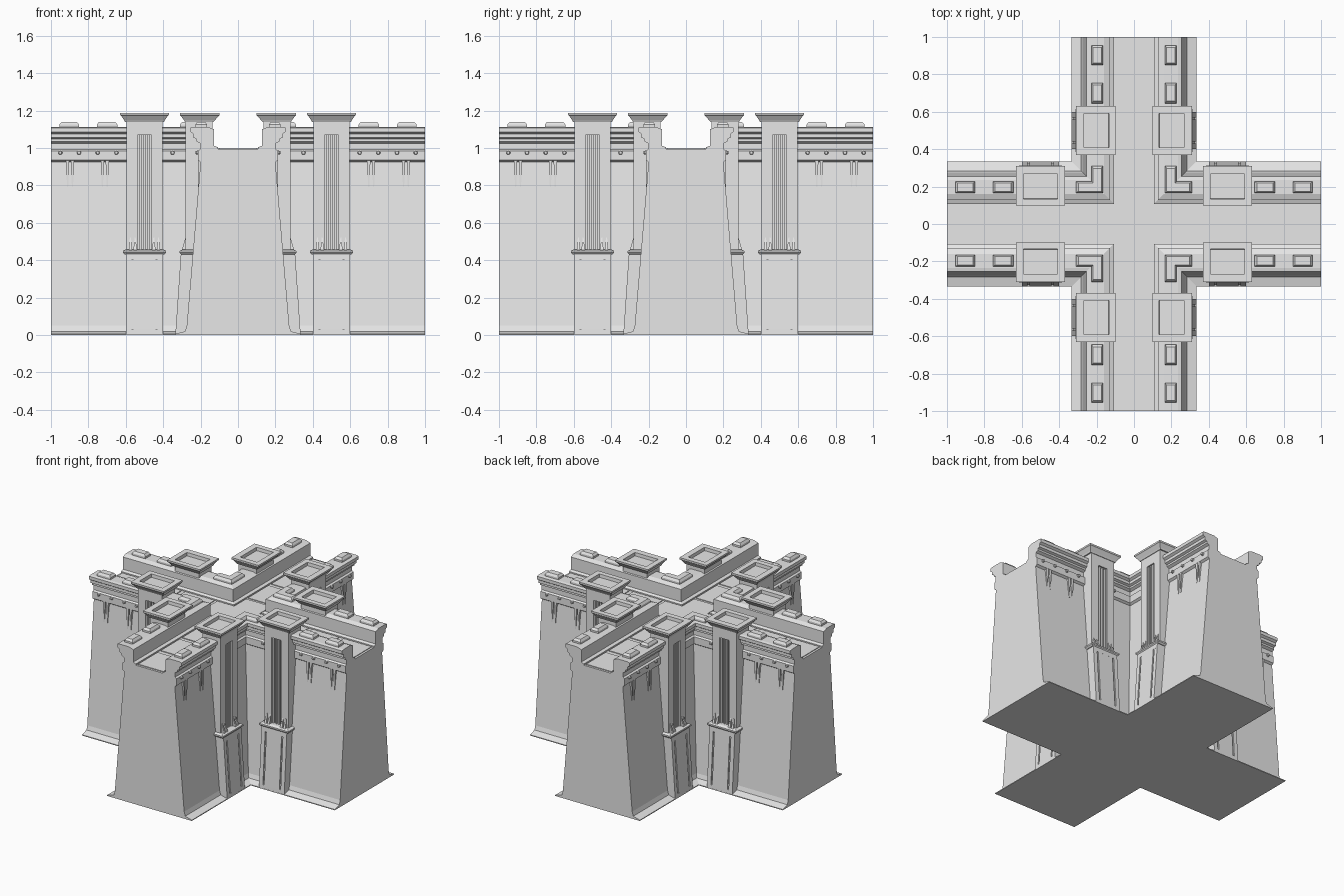
import bpy, bmesh, math
from mathutils import Matrix

if "Cube" in bpy.data.objects:
    bpy.data.objects.remove(bpy.data.objects["Cube"], do_unlink=True)

stone = bpy.data.materials.new("light_grey_stone")
stone.use_nodes = True
GREY = (0.8, 0.8, 0.8, 1)
stone.diffuse_color = GREY
stone.node_tree.nodes["Principled BSDF"].inputs["Base Color"].default_value = GREY


def loft(bm, *rings):
    """Closed solid through rectangles given as (x0, x1, y0, y1, z)."""
    loops = [[bm.verts.new(p) for p in ((a, c, z), (b, c, z), (b, d, z), (a, d, z))]
             for a, b, c, d, z in rings]
    for lo, hi in zip(loops, loops[1:]):
        for i in range(4):
            j = (i + 1) % 4
            bm.faces.new((lo[i], lo[j], hi[j], hi[i]))
    bm.faces.new(loops[0][::-1])
    bm.faces.new(loops[-1])


def box(bm, x0, x1, y0, y1, z0, z1):
    loft(bm, (x0, x1, y0, y1, z0), (x0, x1, y0, y1, z1))


def make(name, build, mirror=True):
    """Build a part on the +x arm, mirror it across the arm, repeat on four arms."""
    bm = bmesh.new()
    build(bm)
    if mirror:
        copy = bmesh.ops.duplicate(bm, geom=bm.verts[:] + bm.edges[:] + bm.faces[:])["geom"]
        vs = [v for v in copy if isinstance(v, bmesh.types.BMVert)]
        bmesh.ops.scale(bm, vec=(1, -1, 1), verts=vs)
    base = bm.verts[:] + bm.edges[:] + bm.faces[:]
    for k in range(1, 4):
        copy = bmesh.ops.duplicate(bm, geom=base)["geom"]
        vs = [v for v in copy if isinstance(v, bmesh.types.BMVert)]
        bmesh.ops.rotate(bm, cent=(0, 0, 0), matrix=Matrix.Rotation(k * math.pi / 2, 3, "Z"), verts=vs)
    if not mirror:
        bmesh.ops.remove_doubles(bm, verts=bm.verts, dist=0.0001)
    bmesh.ops.recalc_face_normals(bm, faces=bm.faces)
    me = bpy.data.meshes.new(name)
    bm.to_mesh(me)
    bm.free()
    me.materials.append(stone)
    bpy.context.collection.objects.link(bpy.data.objects.new(name, me))


# Half cross-section of the wall: distance from the arm's axis, height
PROFILE = [(0, 0), (.335, 0), (.335, .006), (.283, .02), (.274, .05), (.2, .925),
           (.215, .935), (.215, .985), (.203, .993), (.203, 1.025), (.222, 1.035),
           (.222, 1.048), (.238, 1.055), (.238, 1.075), (.254, 1.085), (.254, 1.108),
           (.235, 1.112), (.16, 1.112), (.128, 1.1), (.128, 1.012), (.108, 1.004),
           (.108, .995), (0, .995)]


def cross_wall(bm):
    rows = [[bm.verts.new(p) for p in ((1, d, z), (d, d, z), (d, 1, z))] for d, z in PROFILE]
    for a, b in zip(rows, rows[1:]):
        for i in range(2):
            bm.faces.new((a[i], a[i + 1], b[i + 1], b[i]))
    bm.faces.new([r[0] for r in rows])
    bm.faces.new([r[2] for r in rows])


make("cross_wall", cross_wall, mirror=False)


# Paving slabs along the walkway
def slabs(bm):
    for x0, x1 in ((.1, .235), (.255, .488), (.518, .73), (.765, .985)):
        box(bm, x0, x1, -.1, .1, .994, 1.0)


make("paving_slabs", slabs, mirror=False)
centre = bmesh.new()
box(centre, -.1, .1, -.1, .1, .994, 1.0)
mesh = bpy.data.meshes.new("centre_slab")
bmesh.ops.recalc_face_normals(centre, faces=centre.faces)
centre.to_mesh(mesh)
centre.free()
mesh.materials.append(stone)
bpy.context.collection.objects.link(bpy.data.objects.new("centre_slab", mesh))


# Leaning pilaster base with two grooves
def pilaster_base(bm):
    loft(bm, (.402, .598, .1, .327, 0), (.404, .596, .1, .297, .44))
    for x0, x1 in ((.4, .43), (.44, .56), (.57, .6)):
        loft(bm, (x0, x1, .2, .335, 0), (x0, x1, .2, .305, .44))
    loft(bm, (.4, .6, .2, .335, 0), (.4, .6, .2, .333, .03))
    loft(bm, (.4, .6, .2, .308, .4), (.4, .6, .2, .305, .44))


make("pilaster_base", pilaster_base)


def pilaster_ledge(bm):
    loft(bm, (.395, .605, .15, .303, .43), (.385, .615, .15, .312, .44),
         (.385, .615, .15, .312, .45), (.4, .6, .15, .295, .458))


make("pilaster_ledge", pilaster_ledge)


# Upper shaft with a ribbed recess
def pilaster_shaft(bm):
    box(bm, .404, .596, .137, .258, .45, 1.145)
    for x0, x1 in ((.404, .463), (.537, .596)):
        box(bm, x0, x1, .2, .28, .45, 1.145)
    box(bm, .404, .596, .2, .28, 1.07, 1.145)
    for x0, x1 in ((.463, .473), (.484, .495), (.505, .516), (.527, .537)):
        box(bm, x0, x1, .2, .27, .45, 1.07)


make("pilaster_shaft", pilaster_shaft)


def shaft_teeth(bm):
    for x in (.425, .45, .55, .575):
        loft(bm, (x - .009, x + .009, .26, .3, .455), (x - .003, x + .003, .26, .281, .52))


make("shaft_teeth", shaft_teeth)


# Flared capital with a sunken top
def capital(bm):
    loft(bm, (.395, .605, .13, .284, 1.14), (.39, .61, .122, .29, 1.15),
         (.375, .625, .103, .306, 1.172), (.37, .63, .098, .311, 1.176),
         (.37, .63, .098, .311, 1.188), (.408, .592, .134, .268, 1.188),
         (.41, .59, .136, .266, 1.165))


make("capital", capital)


# Parapet blocks, with an L-shaped one at each inner corner
def merlons(bm):
    for x0, x1 in ((.165, .31), (.645, .755), (.85, .955)):
        loft(bm, (x0, x1, .165, .228, 1.1), (x0, x1, .165, .228, 1.125),
             (x0 + .012, x1 - .012, .175, .218, 1.14))


make("merlons", merlons)


# Round studs on the frieze
def studs(bm):
    for x in (.35, .65, .75, .85, .95):
        bmesh.ops.create_cone(bm, cap_ends=True, segments=10, radius1=.013, radius2=.008,
                              depth=.02, matrix=Matrix.Translation((x, .218, .975))
                              @ Matrix.Rotation(-math.pi / 2, 4, "X"))


make("frieze_studs", studs)


# Hanging strips below the frieze
def strips(bm):
    for x in (.712, .898):
        for s in (-.013, .013):
            loft(bm, (x + s - .003, x + s + .003, .18, .214, .79),
                 (x + s - .009, x + s + .009, .18, .214, .935))


make("hanging_strips", strips)
